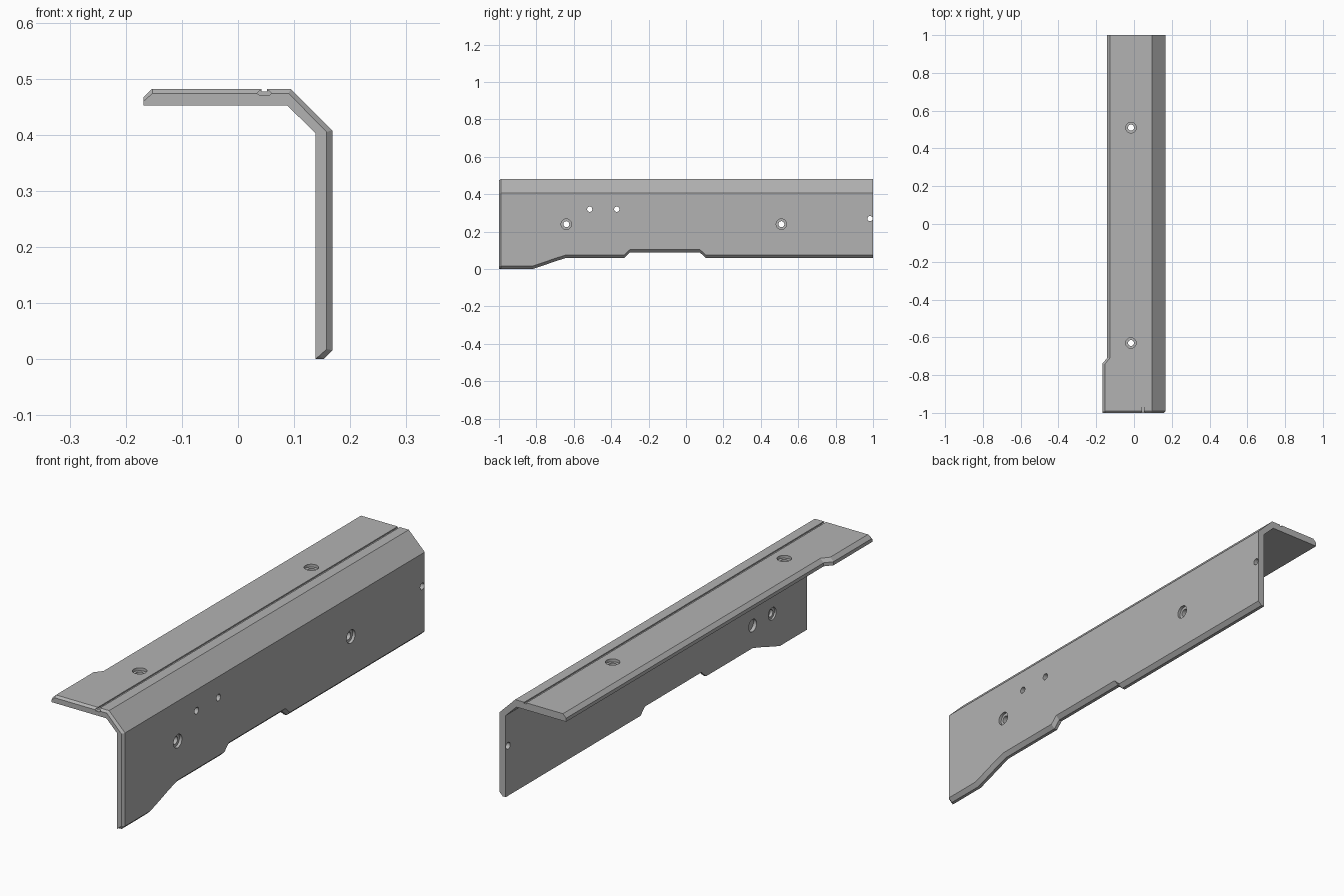
import bpy, bmesh, math
from mathutils import Vector

cube = bpy.data.objects.get("Cube")
if cube:
    bpy.data.objects.remove(cube, do_unlink=True)

grey = bpy.data.materials.new("plain grey")
grey.use_nodes = True
colour = (0.45, 0.45, 0.45, 1)
grey.diffuse_color = colour
grey.node_tree.nodes["Principled BSDF"].inputs["Base Color"].default_value = colour


def make_object(name, bm):
    bmesh.ops.recalc_face_normals(bm, faces=bm.faces[:])
    mesh = bpy.data.meshes.new(name)
    bm.to_mesh(mesh)
    bm.free()
    mesh.materials.append(grey)
    obj = bpy.data.objects.new(name, mesh)
    bpy.context.collection.objects.link(obj)
    return obj


def loft(bm, rings):
    """Skin closed rings of equal length and cap both ends."""
    loops = [[bm.verts.new(p) for p in ring] for ring in rings]
    n = len(loops[0])
    for a, b in zip(loops, loops[1:]):
        for i in range(n):
            j = (i + 1) % n
            bm.faces.new((a[i], a[j], b[j], b[i]))
    bm.faces.new(loops[0])
    bm.faces.new(loops[-1])


def section(y, left, bottom, front=False):
    """Cross-section of the angle; the front one is drawn in by the end bevel."""
    if front:
        outer = [(left, .46), (left + .016, .474), (.09, .474),
                 (.158, .405), (.158, bottom + .018), (.146, bottom + .007)]
    else:
        outer = [(left, .467), (left + .015, .482), (.094, .482),
                 (.168, .408), (.168, bottom + .016), (.152, bottom)]
    inner = [(.138, bottom), (.138, .403), (.088, .452), (left, .452)]
    return [(x, y, z) for x, z in outer + inner]


# Angled plate: stations along its length give left edge and bottom edge
wide, narrow = -.168, -.143
stations = [(-.99, wide, 0), (-.82, wide, 0), (-.74, wide, .027), (-.71, narrow, .038),
            (-.64, narrow, .06), (-.33, narrow, .06), (-.30, narrow, .088),
            (.075, narrow, .088), (.105, narrow, .06), (1, narrow, .06)]
bm = bmesh.new()
loft(bm, [section(-1, wide, 0, True)] + [section(*s) for s in stations])
bmesh.ops.dissolve_limit(bm, angle_limit=math.radians(.5),
                         verts=bm.verts[:], edges=bm.edges[:])
plate = make_object("angled_plate", bm)


def drill(bm, start, direction, steps):
    """Stepped round cutter: steps are (radius, depth) pairs along direction."""
    start, d = Vector(start), Vector(direction)
    u = d.orthogonal().normalized()
    v = d.cross(u)
    rings = []
    for radius, depth in steps:
        angles = [2 * math.pi * i / 24 for i in range(24)]
        rings.append([start + d * depth + (u * math.cos(a) + v * math.sin(a)) * radius
                      for a in angles])
    loft(bm, rings)


counterbore = [(.028, -.02), (.028, .012), (.016, .012), (.016, .05)]
through = [(.014, -.02), (.014, .05)]
pocket = [(.026, -.02), (.026, .015)]
stepped_pocket = [(.026, -.02), (.026, .008), (.015, .008), (.015, .02)]

# Holes in the top and side flanges
bm = bmesh.new()
for y in (-.63, .51):
    drill(bm, (-.016, y, .482), (0, 0, -1), counterbore)
for y in (-.64, .51):
    drill(bm, (.168, y, .24), (-1, 0, 0), counterbore)
for y, z in ((-.515, .32), (-.37, .32), (.984, .27)):
    drill(bm, (.168, y, z), (-1, 0, 0), through)
# Blind pockets on the inner face
drill(bm, (.138, -.64, .155), (1, 0, 0), pocket)
drill(bm, (.138, -.77, .155), (1, 0, 0), stepped_pocket)
holes = make_object("hole_cutter", bm)

# Long groove in the top
bm = bmesh.new()
loft(bm, [[(x, y, z) for x, z in ((.042, .477), (.052, .477), (.052, .5), (.042, .5))]
          for y in (-1.1, 1.1)])
groove = make_object("groove_cutter", bm)

# Six-sided mouth at the front end of the groove
bm = bmesh.new()
mouth = [(.034, .474), (.039, .470), (.055, .470), (.060, .474), (.055, .479), (.039, .479)]
loft(bm, [[(x, y, z) for x, z in mouth] for y in (-1.1, -.97)])
socket = make_object("groove_mouth_cutter", bm)

bpy.context.view_layer.objects.active = plate
for cutter in (holes, groove, socket):
    cutter.hide_render = True
    mod = plate.modifiers.new(cutter.name, 'BOOLEAN')
    mod.operation = 'DIFFERENCE'
    mod.solver = 'EXACT'
    mod.object = cutter
    bpy.ops.object.modifier_apply(modifier=mod.name)
    bpy.data.objects.remove(cutter, do_unlink=True)

bpy.ops.object.select_all(action='DESELECT')
plate.select_set(True)
bpy.ops.object.shade_smooth_by_angle(angle=math.radians(20))
